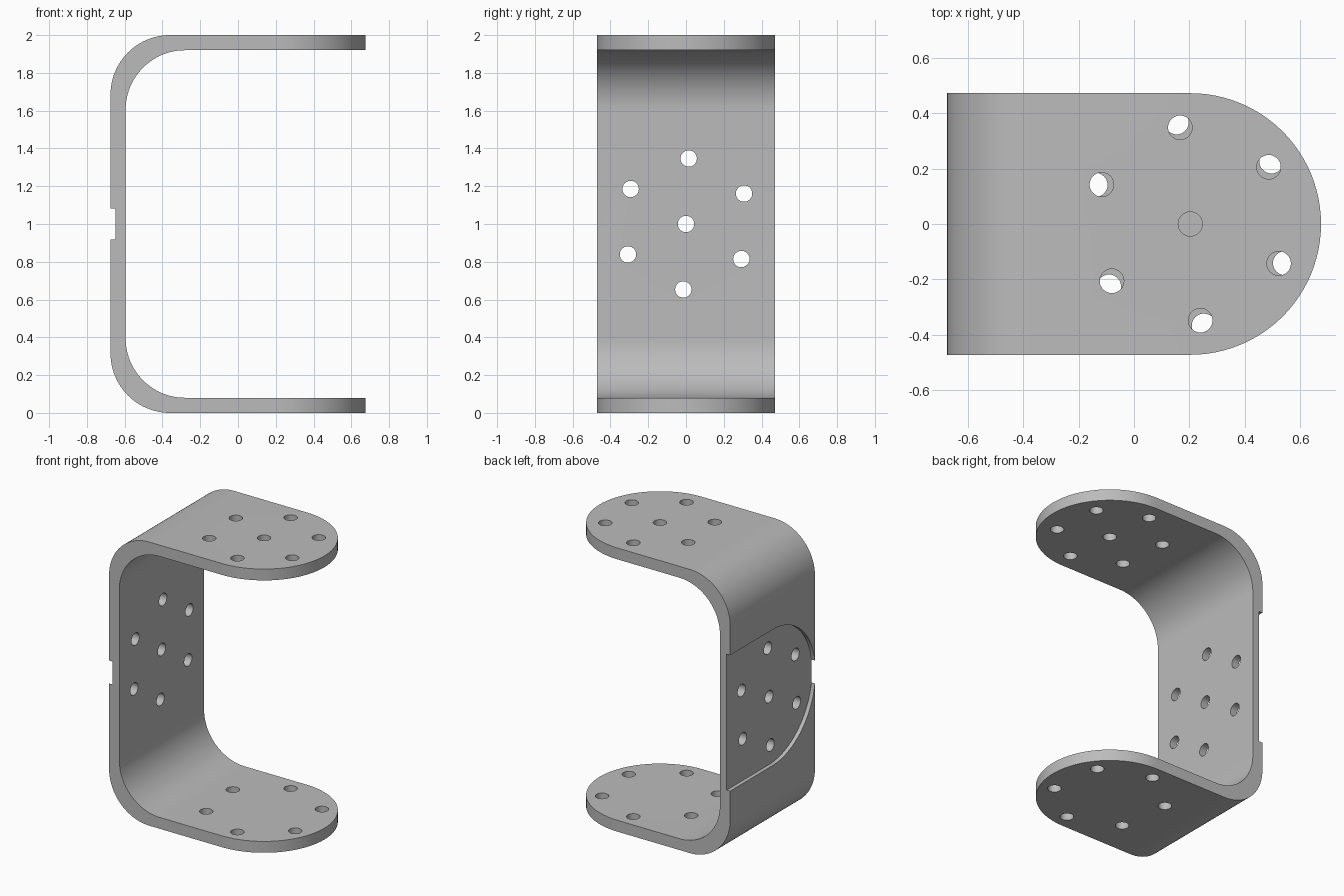
import bpy, bmesh, math
from mathutils import Vector

if "Cube" in bpy.data.objects:
    bpy.data.objects.remove(bpy.data.objects["Cube"])

HALF_X, HALF_Y, HEIGHT = 0.675, 0.472, 2.0
THICK, BEND = 0.08, 0.315
END_X = HALF_X - HALF_Y          # centre of the rounded plate ends
HOLE = 0.0435

steel = bpy.data.materials.new("grey metal")
steel.use_nodes = True
steel.diffuse_color = (0.5, 0.5, 0.5, 1)
steel.node_tree.nodes["Principled BSDF"].inputs["Base Color"].default_value = (0.5, 0.5, 0.5, 1)


def arc(cx, cy, r, start, end, steps):
    return [(cx + r * math.cos(math.radians(start + (end - start) * i / steps)),
             cy + r * math.sin(math.radians(start + (end - start) * i / steps)))
            for i in range(steps + 1)]


def prism(bm, points, axis, lo, hi):
    """Extrude a 2D outline along an axis."""
    def place(p, h):
        return {"x": (h, p[0], p[1]), "y": (p[0], h, p[1]), "z": (p[0], p[1], h)}[axis]
    face = bm.faces.new([bm.verts.new(place(p, lo)) for p in points])
    moved = bmesh.ops.extrude_face_region(bm, geom=[face])["geom"]
    shift = Vector(place((0, 0), hi - lo))
    bmesh.ops.translate(bm, vec=shift, verts=[v for v in moved if isinstance(v, bmesh.types.BMVert)])


def make(name, bm):
    bmesh.ops.recalc_face_normals(bm, faces=bm.faces)
    mesh = bpy.data.meshes.new(name)
    bm.to_mesh(mesh)
    bm.free()
    mesh.materials.append(steel)
    obj = bpy.data.objects.new(name, mesh)
    bpy.context.collection.objects.link(obj)
    return obj


def boolean(target, cutter, operation):
    cutter.hide_render = True
    mod = target.modifiers.new(cutter.name, "BOOLEAN")
    mod.operation, mod.solver, mod.object = operation, "EXACT", cutter
    bpy.context.view_layer.objects.active = target
    bpy.ops.object.modifier_apply(modifier=mod.name)
    bpy.data.objects.remove(cutter)


def ring(bm, cx, cy, radius, turn, axis, lo, hi, centre=True):
    """Six holes on a circle, with an optional one in the middle."""
    spots = arc(cx, cy, radius, turn, turn + 300, 5) + ([(cx, cy)] if centre else [])
    for x, y in spots:
        prism(bm, arc(x, y, HOLE, 0, 360, 32)[:-1], axis, lo, hi)


# Bent strip: outer and inner bends share one radius
def bends(left, low, high):
    x = left + BEND
    return (arc(x, high - BEND, BEND, 90, 180, 24) + arc(x, low + BEND, BEND, 180, 270, 24))


outer = bends(-HALF_X, 0, HEIGHT)
inner = bends(-HALF_X + THICK, THICK, HEIGHT - THICK)
outline = ([(0.8, HEIGHT)] + outer + [(0.8, 0), (0.8, THICK)] + inner[::-1] + [(0.8, HEIGHT - THICK)])
bm = bmesh.new()
prism(bm, outline, "y", -0.6, 0.6)
bracket = make("bracket", bm)

# Trim to the plan shape with round ends
bm = bmesh.new()
prism(bm, [(-0.9, -HALF_Y)] + arc(END_X, 0, HALF_Y, -90, 90, 48) + [(-0.9, HALF_Y)], "z", -0.2, 2.2)
boolean(bracket, make("plan_trim", bm), "INTERSECT")

# Shallow round-ended recess on the outside of the web, open to one side
bm = bmesh.new()
prism(bm, [(0.7, 1.479)] + arc(0, 1, 0.479, 90, 270, 64) + [(0.7, 0.521)], "x", -0.8, -HALF_X + 0.027)
boolean(bracket, make("recess_cutter", bm), "DIFFERENCE")

# Mounting holes in web, top plate and bottom plate
bm = bmesh.new()
ring(bm, 0, 1, 0.347, 27.7, "x", -0.8, -0.5)
ring(bm, END_X, 0, 0.35, 36, "z", 1.8, 2.2)
ring(bm, END_X, 0, 0.37, 37.6, "z", -0.2, 0.2, centre=False)
boolean(bracket, make("hole_cutter", bm), "DIFFERENCE")

bpy.ops.object.select_all(action="DESELECT")
bracket.select_set(True)
bpy.context.view_layer.objects.active = bracket
bpy.ops.object.shade_smooth_by_angle(angle=math.radians(30))
